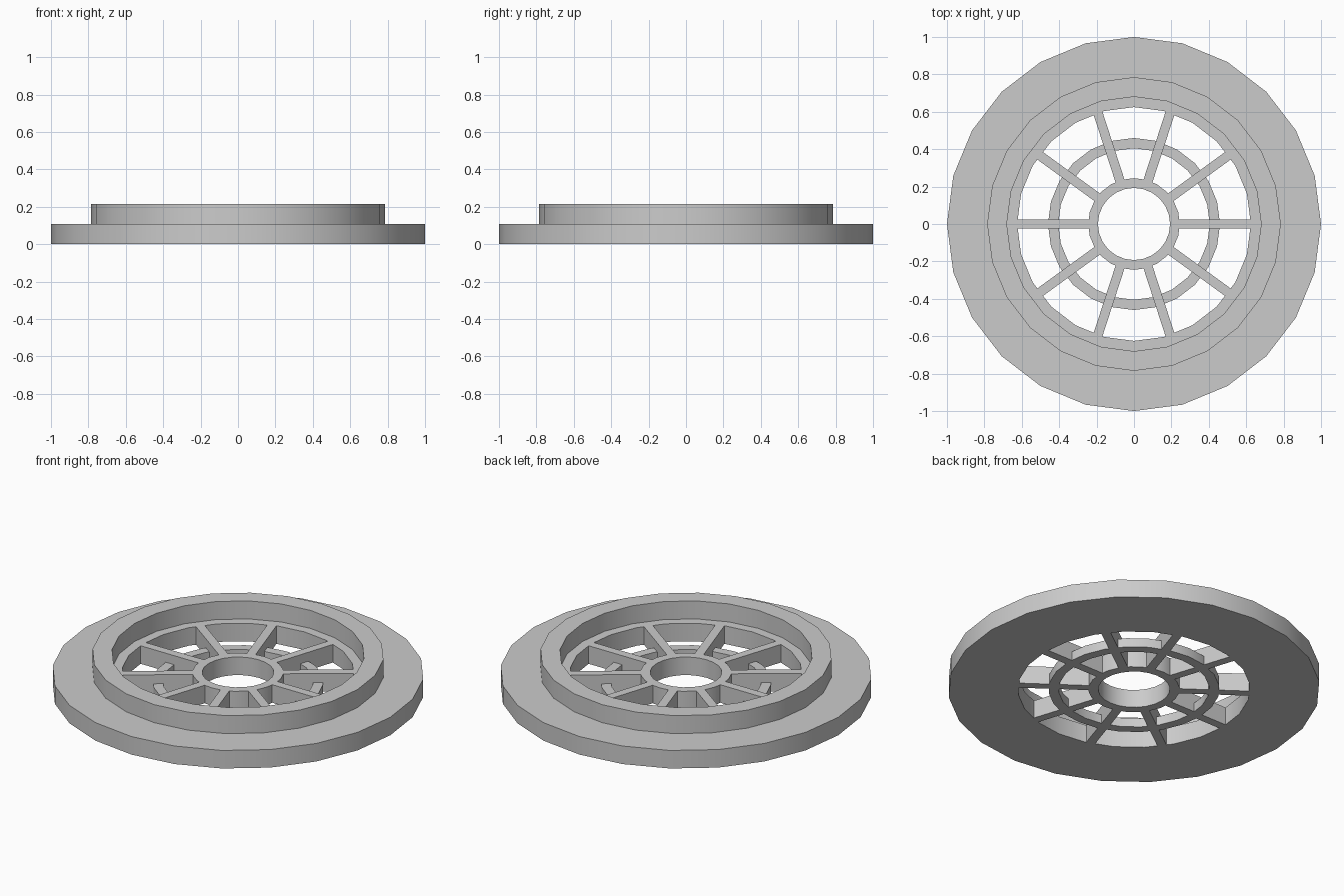
import bpy
import bmesh
import math
from mathutils import Matrix

cube = bpy.data.objects.get("Cube")
if cube:
    bpy.data.objects.remove(cube)

SIDES = 24
SPOKES = 10
PLATE = 0.107
TOP = 0.214

grey = bpy.data.materials.new("light_grey")
grey.use_nodes = True
grey.diffuse_color = (0.6, 0.6, 0.6, 1)
grey.node_tree.nodes["Principled BSDF"].inputs["Base Color"].default_value = grey.diffuse_color


def finish(name, bm):
    bmesh.ops.recalc_face_normals(bm, faces=bm.faces)
    mesh = bpy.data.meshes.new(name)
    bm.to_mesh(mesh)
    bm.free()
    mesh.materials.append(grey)
    obj = bpy.data.objects.new(name, mesh)
    bpy.context.collection.objects.link(obj)
    bpy.ops.object.select_all(action='DESELECT')
    obj.select_set(True)
    bpy.context.view_layer.objects.active = obj
    bpy.ops.object.shade_smooth_by_angle(angle=math.radians(30))
    return obj


def lathe(name, profile):
    """Sweep a closed (radius, height) outline around the z axis."""
    bm = bmesh.new()
    rings = []
    for i in range(SIDES):
        a = math.tau * i / SIDES
        rings.append([bm.verts.new((r * math.cos(a), r * math.sin(a), z)) for r, z in profile])
    n = len(profile)
    for i in range(SIDES):
        here, after = rings[i], rings[(i + 1) % SIDES]
        for j in range(n):
            k = (j + 1) % n
            bm.faces.new((here[j], after[j], after[k], here[k]))
    return finish(name, bm)


def ring(name, inner, outer, height):
    return lathe(name, [(inner, 0), (outer, 0), (outer, height), (inner, height)])


# Wide flange with raised collar and inner ledge
lathe("stepped_rim", [(0.625, 0), (1, 0), (1, PLATE), (0.785, PLATE),
                      (0.785, TOP), (0.68, TOP), (0.68, PLATE), (0.625, PLATE)])

# Centre hub and the lower brace ring
ring("hub", 0.193, 0.245, PLATE)
ring("brace_ring", 0.405, 0.46, PLATE / 2)

# Radial spokes
start, end, width = 0.235, 0.63, 0.05
for i in range(SPOKES):
    bm = bmesh.new()
    place = (Matrix.Rotation(math.tau * i / SPOKES, 4, 'Z')
             @ Matrix.Translation(((start + end) / 2, 0, PLATE / 2))
             @ Matrix.Diagonal((end - start, width, PLATE, 1)))
    bmesh.ops.create_cube(bm, size=1, matrix=place)
    finish(f"spoke_{i + 1}", bm)
